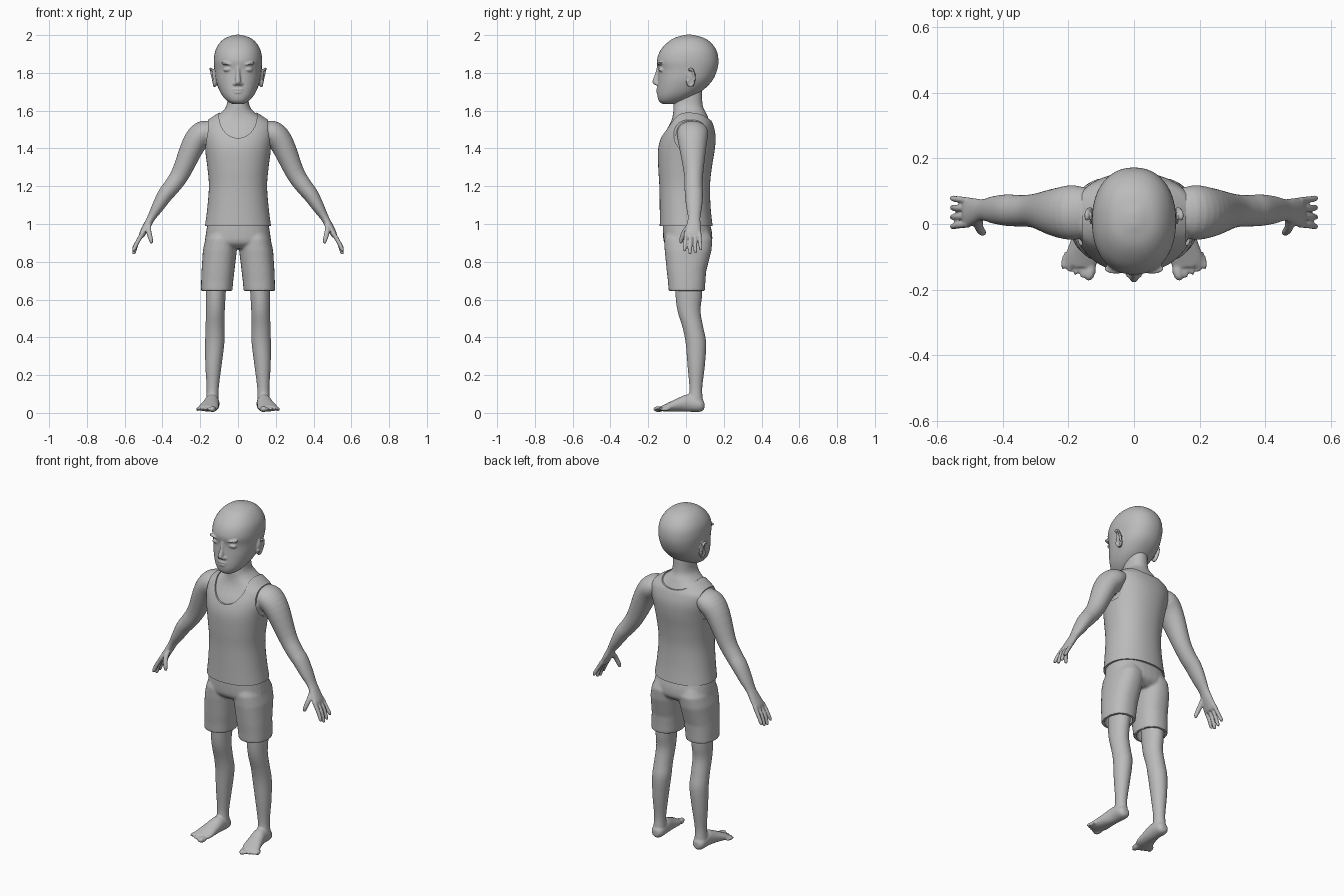
import bpy, bmesh, math
from mathutils import Vector, Matrix

if "Cube" in bpy.data.objects:
    bpy.data.objects.remove(bpy.data.objects["Cube"])

X, Y, Z = Vector((1, 0, 0)), Vector((0, 1, 0)), Vector((0, 0, 1))

grey = bpy.data.materials.new("plain_grey")
grey.use_nodes = True
grey.diffuse_color = (0.5, 0.5, 0.5, 1)
grey.node_tree.nodes["Principled BSDF"].inputs["Base Color"].default_value = (0.5, 0.5, 0.5, 1)


def spline(keys, steps):
    """Smooth curve through tuples of any length."""
    out = []
    for i in range(len(keys) - 1):
        p = [keys[max(0, min(len(keys) - 1, i + k))] for k in (-1, 0, 1, 2)]
        for s in range(steps):
            t = s / steps
            out.append([b + 0.5 * t * (c - a + t * (2 * a - 5 * b + 4 * c - d + t * (3 * (b - c) + d - a)))
                        for a, b, c, d in zip(*p)])
    return out + [list(keys[-1])]


def loft(bm, keys, v=Y, u=None, steps=4, power=2.0, sides=32):
    """Skin oval rings given as (x, y, z, half width, half depth)."""
    keys = spline(keys, steps)
    rings = []
    for i, (x, y, z, a, b) in enumerate(keys):
        before, after = keys[max(i - 1, 0)], keys[min(i + 1, len(keys) - 1)]
        side = u or v.cross(Vector(after[:3]) - Vector(before[:3])).normalized()
        ring = []
        for k in range(sides):
            c, s = math.cos(math.tau * k / sides), math.sin(math.tau * k / sides)
            c, s = (math.copysign(abs(n) ** (2 / power), n) for n in (c, s))
            ring.append(bm.verts.new(Vector((x, y, z)) + side * a * c + v * b * s))
        rings.append(ring)
    for r, q in zip(rings, rings[1:]):
        for k in range(sides):
            bm.faces.new((r[k - 1], r[k], q[k], q[k - 1]))
    bm.faces.new(rings[0][::-1])
    bm.faces.new(rings[-1])


def upright(rows, grow=0.0):
    """Rows of (z, front y, back y, half width, centre x) to loft keys."""
    return [(cx, (f + b) / 2, z, w + grow, (b - f) / 2 + grow) for z, f, b, w, cx in rows]


def ball(bm, centre, radii, tilt=0.0, axis='Y'):
    m = Matrix.Translation(centre) @ Matrix.Rotation(tilt, 4, axis) @ Matrix.Diagonal((*radii, 1))
    bmesh.ops.create_uvsphere(bm, u_segments=20, v_segments=12, radius=1, matrix=m)


def mirror(bm):
    new = bmesh.ops.duplicate(bm, geom=bm.verts[:] + bm.edges[:] + bm.faces[:])["geom"]
    for e in new:
        if isinstance(e, bmesh.types.BMVert):
            e.co.x *= -1
    bmesh.ops.reverse_faces(bm, faces=[f for f in new if isinstance(f, bmesh.types.BMFace)])


def make(bm, name, voxel=0, relax=0, cutter=None):
    """Turn the mesh into an object, with its modifiers baked in."""
    bmesh.ops.recalc_face_normals(bm, faces=bm.faces[:])
    mesh = bpy.data.meshes.new(name)
    bm.to_mesh(mesh)
    bm.free()
    mesh.materials.append(grey)
    ob = bpy.data.objects.new(name, mesh)
    bpy.context.collection.objects.link(ob)
    if voxel:
        m = ob.modifiers.new("fuse", 'REMESH')
        m.mode, m.voxel_size = 'VOXEL', voxel
    if relax:
        m = ob.modifiers.new("relax", 'SMOOTH')
        m.factor, m.iterations = 0.5, relax
    if cutter:
        m = ob.modifiers.new("cut", 'BOOLEAN')
        m.operation, m.object, m.solver = 'DIFFERENCE', cutter, 'EXACT'
        m.use_self = True
    if ob.modifiers:
        deps = bpy.context.evaluated_depsgraph_get()
        baked = bpy.data.meshes.new_from_object(ob.evaluated_get(deps))
        ob.modifiers.clear()
        ob.data = baked
        baked.materials.clear()
        baked.materials.append(grey)
    bpy.ops.object.select_all(action='DESELECT')
    ob.select_set(True)
    bpy.context.view_layer.objects.active = ob
    bpy.ops.object.shade_smooth_by_angle(angle=math.radians(40))
    return ob


# Chest, neck, arms and hands
TORSO = [(0.99, -.13, .132, .166, 0), (1.08, -.13, .122, .154, 0), (1.2, -.132, .118, .145, 0),
         (1.3, -.138, .128, .153, 0), (1.4, -.138, .144, .167, 0), (1.47, -.118, .147, .18, 0),
         (1.525, -.088, .135, .178, 0), (1.558, -.074, .12, .14, 0), (1.59, -.068, .105, .09, 0),
         (1.63, -.066, .088, .06, 0), (1.71, -.055, .085, .053, 0)]
bm = bmesh.new()
loft(bm, [(.13, .035, 1.50, .045, .07), (.185, .035, 1.48, .066, .083), (.235, .035, 1.42, .063, .074),
          (.30, .04, 1.275, .05, .052), (.345, .04, 1.205, .045, .048), (.385, .042, 1.155, .041, .048),
          (.425, .043, 1.09, .032, .042), (.458, .043, 1.035, .022, .033), (.48, .04, .995, .02, .038),
          (.505, .035, .95, .017, .045), (.512, .035, .93, .011, .043)])
for i, tip in enumerate((.862, .845, .84, .855)):
    y, fan = .072 - .0245 * i, .004 * (1.5 - i)
    loft(bm, [(.503, y, .955, .012, .0095), (.535, y + fan / 2, .9, .0115, .0095),
              (.55, y + fan, tip + .012, .0105, .009), (.555, y + fan, tip, .006, .006)], sides=16)
loft(bm, [(.472, .02, 1.0, .014, .015), (.472, -.008, .96, .014, .014),
          (.462, -.024, .92, .012, .012), (.457, -.027, .897, .007, .007)], sides=16)
mirror(bm)
loft(bm, upright(TORSO[3:]), u=X, power=2.2)
make(bm, "chest_neck_and_arms", voxel=.0052, relax=2)

# Sleeveless shirt: a shell over the chest with neckline and armholes cut away
bm = bmesh.new()
for y0, y1, z, rz in ((-.4, .04, 1.57, .115), (.03, .4, 1.59, .045)):
    loft(bm, [(0, y0, z, .1, rz), (0, y1, z, .1, rz)], v=Z, u=X, steps=1, sides=48)
collar = make(bm, "collar_cutter")
bm = bmesh.new()
loft(bm, [(.158, .03, 1.475, .1, .095), (.4, .03, 1.475, .1, .095)], steps=1, sides=48)
mirror(bm)
armholes = make(bm, "armhole_cutter")
bm = bmesh.new()
loft(bm, upright(TORSO[:9], grow=.009), u=X, power=2.2, sides=64, steps=5)
blank = make(bm, "shirt_blank", cutter=collar)
bm = bmesh.new()
bm.from_mesh(blank.data)
make(bm, "shirt", cutter=armholes)
for helper in (blank, collar, armholes):
    bpy.data.objects.remove(helper)

# Shorts with hollow leg openings
bm = bmesh.new()
loft(bm, upright([(.97, -.1, .12, .07, .08), (.92, -.115, .14, .085, .088), (.86, -.113, .135, .09, .096),
                  (.75, -.102, .107, .087, .106), (.70, -.096, .103, .085, .11), (.645, -.092, .1, .083, .113),
                  (.645, -.075, .083, .066, .113), (.74, -.073, .083, .064, .11)]),
     u=X, steps=1, power=2.3)
mirror(bm)
loft(bm, upright([(1.01, -.122, .125, .16, 0), (.95, -.122, .138, .17, 0), (.9, -.115, .135, .172, 0),
                  (.87, -.08, .1, .13, 0)]), u=X, power=2.4)
make(bm, "shorts", voxel=.008, relax=2)

# Legs, feet and toes
bm = bmesh.new()
loft(bm, upright([(.8, -.06, .09, .058, .112), (.63, -.056, .086, .053, .118), (.54, -.045, .077, .05, .12),
                  (.45, -.018, .092, .05, .122), (.37, -.002, .107, .051, .123), (.25, .008, .1, .043, .13),
                  (.13, .018, .086, .032, .134), (.06, .012, .09, .034, .136), (.03, .02, .085, .03, .136)]), u=X)
loft(bm, [(.136, .097, .038, .018, .02), (.136, .075, .042, .036, .036), (.138, .01, .052, .039, .046),
          (.147, -.05, .041, .046, .034), (.157, -.1, .029, .053, .022), (.162, -.13, .023, .045, .014)],
     v=Z, u=X)
for i in range(5):
    big = .02 if i == 0 else .0125
    ball(bm, (.133 + .0195 * i, -.145 + .0085 * i, .02), (big * .8, .03, big * .8), .25, 'Z')
mirror(bm)
make(bm, "legs_and_feet", voxel=.0062, relax=2)

# Head with nose, brows, eyes, lips and ears
bm = bmesh.new()
rim = [(.134 + .01 * math.cos(t), .024 + .02 * math.sin(t), 1.776 + .046 * math.cos(t), .007, .008)
       for t in (math.tau * k / 14 - .6 for k in range(12))]
loft(bm, rim, v=X, sides=12)
ball(bm, (.122, .02, 1.772), (.012, .02, .042), .15)
ball(bm, (.052, -.128, 1.818), (.026, .018, .012), .08)
ball(bm, (.056, -.137, 1.848), (.036, .016, .007), -.12)
ball(bm, (.014, -.153, 1.742), (.011, .012, .009))
mirror(bm)
loft(bm, upright([(1.636, -.125, -.055, .032, 0), (1.65, -.143, -.01, .056, 0), (1.675, -.151, .04, .08, 0),
                  (1.71, -.152, .092, .1, 0), (1.76, -.149, .14, .117, 0), (1.815, -.147, .165, .124, 0),
                  (1.865, -.154, .172, .128, 0), (1.915, -.138, .163, .121, 0), (1.955, -.105, .137, .1, 0),
                  (1.983, -.066, .1, .07, 0), (1.998, -.02, .05, .03, 0), (2.002, 0, .03, .01, 0)]),
     u=X, power=2.2, sides=48)
loft(bm, [(0, -.142, 1.845, .01, .01), (0, -.15, 1.8, .01, .012), (0, -.16, 1.755, .015, .018),
          (0, -.157, 1.737, .011, .012)], u=X, sides=16)
ball(bm, (0, -.148, 1.712), (.03, .011, .005))
ball(bm, (0, -.147, 1.698), (.024, .012, .006))
make(bm, "head", voxel=.0055, relax=1)
